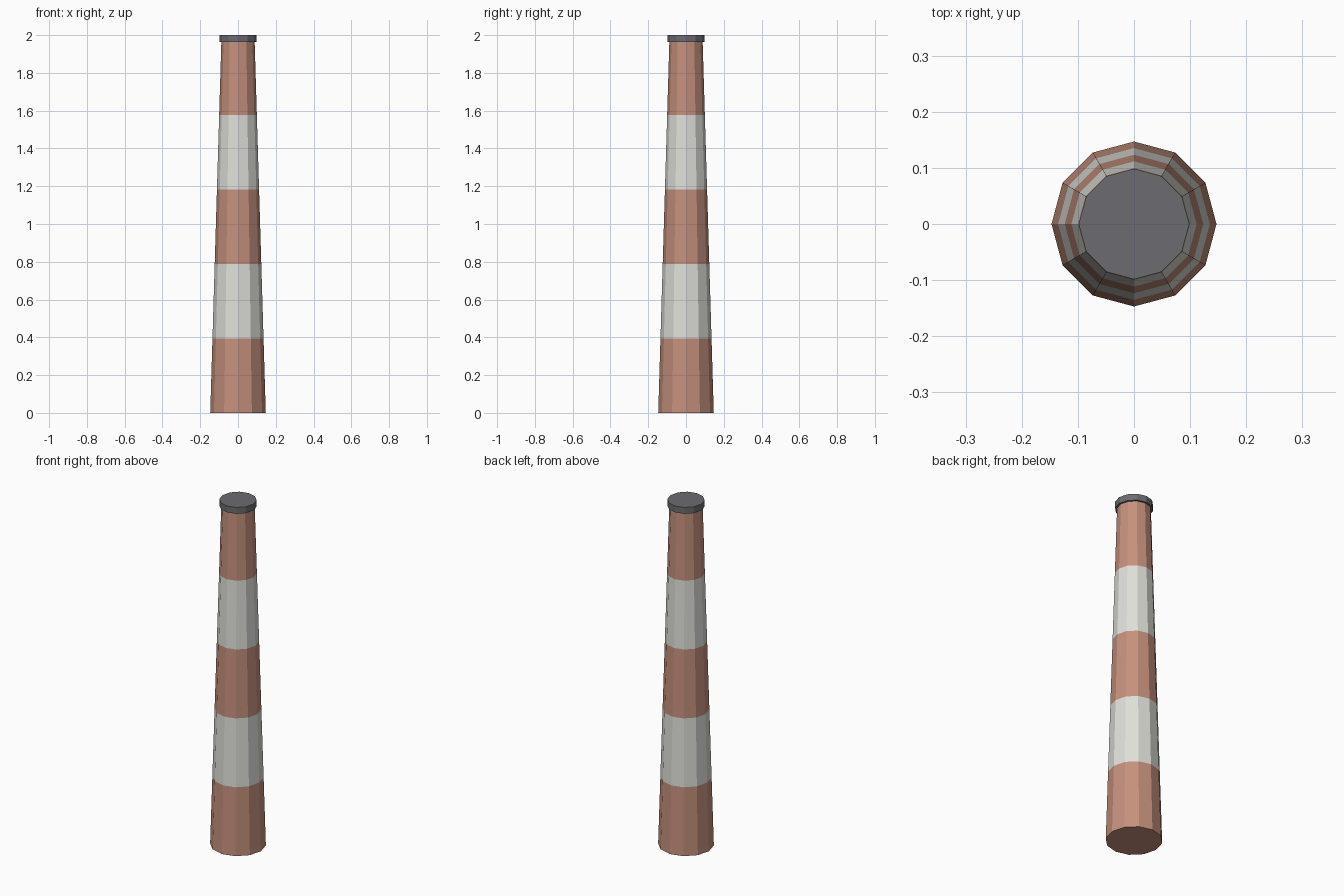
import bpy
import bmesh
import math

cube = bpy.data.objects.get("Cube")
if cube:
    bpy.data.objects.remove(cube, do_unlink=True)

SIDES = 12


def material(name, color):
    mat = bpy.data.materials.new(name)
    mat.use_nodes = True
    mat.diffuse_color = (*color, 1)
    mat.node_tree.nodes["Principled BSDF"].inputs["Base Color"].default_value = (*color, 1)
    return mat


def lathe(name, rings, mats):
    """Stack of flat-sided rings (radius, height); sides take the materials in turn."""
    bm = bmesh.new()
    loops = []
    for radius, z in rings:
        angles = [math.tau * i / SIDES for i in range(SIDES)]
        loops.append([bm.verts.new((radius * math.cos(a), radius * math.sin(a), z)) for a in angles])
    for band, (low, high) in enumerate(zip(loops, loops[1:])):
        for i in range(SIDES):
            j = (i + 1) % SIDES
            face = bm.faces.new((low[i], low[j], high[j], high[i]))
            face.material_index = band % len(mats)
    bm.faces.new(loops[0][::-1])
    bm.faces.new(loops[-1])
    mesh = bpy.data.meshes.new(name)
    bm.to_mesh(mesh)
    bm.free()
    for mat in mats:
        mesh.materials.append(mat)
    obj = bpy.data.objects.new(name, mesh)
    bpy.context.collection.objects.link(obj)
    return obj


brick = material("faded_red", (0.56, 0.28, 0.205))
white = material("off_white", (0.74, 0.74, 0.70))
grey = material("dark_grey", (0.15, 0.15, 0.165))

# Tapered shaft with five equal painted bands
BANDS, SHAFT_TOP, BASE_R, TOP_R = 5, 1.97, 0.147, 0.088
shaft_rings = [(BASE_R + (TOP_R - BASE_R) * i / BANDS, SHAFT_TOP * i / BANDS)
               for i in range(BANDS + 1)]
lathe("chimney_shaft", shaft_rings, [brick, white])

# Rim cap overhanging the shaft
lathe("chimney_cap", [(0.0985, 1.963), (0.0985, 2.0)], [grey])
